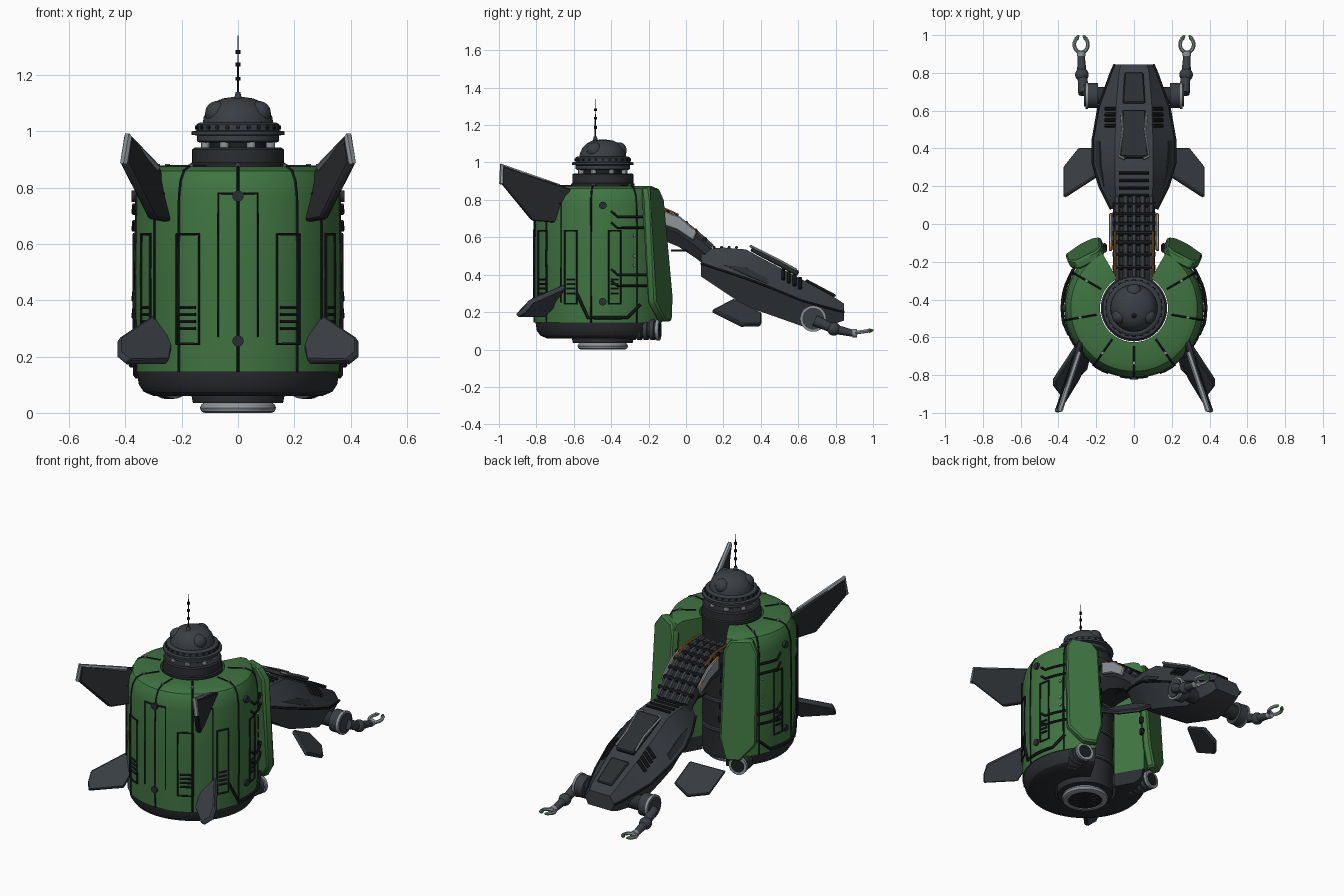
import bpy, bmesh, math
from mathutils import Vector
from math import sin, cos, radians, pi

if "Cube" in bpy.data.objects:
    bpy.data.objects.remove(bpy.data.objects["Cube"])

CY = -0.445  # y of the drum axis


def mat(name, c):
    m = bpy.data.materials.new(name)
    m.diffuse_color = (*c, 1)
    m.use_nodes = True
    m.node_tree.nodes["Principled BSDF"].inputs["Base Color"].default_value = m.diffuse_color
    return m


GREEN = mat("green paint", (0.05, 0.175, 0.052))
GREY = mat("dark grey metal", (0.042, 0.049, 0.058))
DARK = mat("charcoal metal", (0.024, 0.027, 0.031))
BLACK = mat("black trim", (0.012, 0.013, 0.015))
LIGHT = mat("light grey metal", (0.27, 0.30, 0.32))
ORANGE = mat("orange trim", (0.45, 0.17, 0.02))


def mesh(name, verts, faces, m):
    me = bpy.data.meshes.new(name)
    bm = bmesh.new()
    vs = [bm.verts.new(v) for v in verts]
    for f in faces:
        bm.faces.new([vs[i] for i in f])
    bmesh.ops.recalc_face_normals(bm, faces=bm.faces)
    bm.to_mesh(me)
    bm.free()
    ob = bpy.data.objects.new(name, me)
    bpy.context.collection.objects.link(ob)
    me.materials.append(m)
    return ob


def rings(name, loops, m, closed=False):
    """Skin a list of equal vertex loops; cap the ends unless closed."""
    n, k = len(loops[0]), len(loops)
    faces = []
    for i in range(k if closed else k - 1):
        a, b = i * n, ((i + 1) % k) * n
        faces += [(a + j, a + (j + 1) % n, b + (j + 1) % n, b + j) for j in range(n)]
    if not closed:
        faces += [tuple(range(n)), tuple(range((k - 1) * n, k * n))]
    return mesh(name, [v for l in loops for v in l], faces, m)


def polar(a, r, z):
    a = radians(a)
    return (r * sin(a), CY - r * cos(a), z)


def lathe(name, prof, m, y=CY, n=48):
    return rings(name, [[(r * cos(2 * pi * j / n), y + r * sin(2 * pi * j / n), z)
                         for j in range(n)] for r, z in prof], m)


def c_shell(name, prof, m, half=150, n=60):
    return rings(name, [[polar(-half + 2 * half * i / n, r, z) for r, z in prof]
                        for i in range(n + 1)], m)


def plate(name, pts, t, m, bevel=0.006):
    pts = [Vector(p) for p in pts]
    nrm = sum((pts[i].cross(pts[(i + 1) % len(pts)]) for i in range(len(pts))), Vector()).normalized()
    ob = rings(name, [[p - nrm * t / 2 for p in pts], [p + nrm * t / 2 for p in pts]], m)
    if bevel:
        b = ob.modifiers.new("bevel", 'BEVEL')
        b.width, b.segments = bevel, 1
    return ob


def rod(name, p0, p1, r, m, r2=None, n=20):
    p0, p1 = Vector(p0), Vector(p1)
    q = (p1 - p0).to_track_quat('Z', 'Y')
    def ring(c, rr):
        return [c + q @ Vector((rr * cos(2 * pi * j / n), rr * sin(2 * pi * j / n), 0)) for j in range(n)]
    return rings(name, [ring(p0, r), ring(p1, r if r2 is None else r2)], m)


def ball(name, c, r, m, sz=1):
    bpy.ops.mesh.primitive_uv_sphere_add(segments=24, ring_count=14, radius=r, location=c)
    ob = bpy.context.object
    ob.name, ob.scale = name, (1, 1, sz)
    ob.data.materials.append(m)


def tube(name, pts, r, m, cyclic=False):
    cu = bpy.data.curves.new(name, 'CURVE')
    cu.dimensions, cu.bevel_depth, cu.bevel_resolution, cu.use_fill_caps = '3D', r, 1, True
    sp = cu.splines.new('POLY')
    sp.points.add(len(pts) - 1)
    for p, v in zip(sp.points, pts):
        p.co = (*v, 1)
    sp.use_cyclic_u = cyclic
    cu.materials.append(m)
    bpy.context.collection.objects.link(bpy.data.objects.new(name, cu))


def arc(a0, a1, z, r=0.371, n=4):
    return [polar(a0 + (a1 - a0) * i / n, r, z) for i in range(n + 1)]


# Drum: green C-shaped shell, dark base, inner core and bottom nozzle
outer = [(0.30, 0.875), (0.335, 0.86), (0.355, 0.825), (0.365, 0.77), (0.37, 0.5), (0.366, 0.145)]
c_shell("drum_shell", [(0.18, 0.145), (0.18, 0.875)] + outer, GREEN)
c_shell("drum_base", [(0.18, 0.06), (0.18, 0.145), (0.36, 0.145), (0.352, 0.10), (0.335, 0.075), (0.30, 0.06)], DARK)
lathe("core", [(0.16, 0.035), (0.165, 0.06), (0.168, 0.87), (0.17, 0.875), (0.17, 0.885), (0.163, 0.89),
               (0.163, 0.935), (0.155, 0.942)], DARK)
for z in (0.2, 0.38, 0.56):
    lathe("core_band", [(0.17, z), (0.176, z + 0.005), (0.176, z + 0.02), (0.17, z + 0.025)], GREY)
lathe("nozzle", [(0.115, 0.04), (0.13, 0.03), (0.135, 0.018), (0.13, 0.005), (0.118, 0), (0.10, 0), (0.095, 0.02)], LIGHT)
lathe("nozzle_inside", [(0.098, 0.03), (0.098, 0.004), (0.03, 0.004)], BLACK)
for i in range(12):
    rod("nozzle_vane", polar(i * 30, 0.04, 0.004), polar(i * 30, 0.09, 0.004), 0.004, GREY, n=6)

# Head: neck posts, collar, dome with three bulges, antenna
lathe("head_neck", [(0.10, 0.93), (0.10, 0.98)], BLACK)
for i in range(8):
    rod("neck_post", polar(22 + i * 45, 0.125, 0.935), polar(22 + i * 45, 0.125, 0.97), 0.016, LIGHT, n=12)
lathe("head_collar", [(0.135, 0.96), (0.145, 0.965), (0.145, 0.985), (0.165, 0.988), (0.165, 1.0), (0.147, 1.003),
                      (0.147, 1.025), (0.135, 1.032)], GREY)
for i in range(24):
    rod("collar_stud", polar(i * 15, 0.14, 1.014), polar(i * 15, 0.152, 1.014), 0.008, BLACK, n=6)
lathe("head_dome", [(0.125, 1.03), (0.122, 1.05), (0.108, 1.08), (0.085, 1.103), (0.055, 1.117), (0.02, 1.122)], GREY)
for a in (60, -60, 180):
    ball("dome_bulge", polar(a, 0.085, 1.065), 0.043, GREY)
rod("antenna_base", (0, -0.485, 1.1), (0, -0.485, 1.14), 0.018, GREY, 0.008)
rod("antenna", (0, -0.485, 1.13), (0, -0.485, 1.34), 0.004, BLACK, 0.0015, 8)
for z in (1.18, 1.23, 1.275):
    rod("antenna_bead", (0, -0.485, z), (0, -0.485, z + 0.014), 0.008, BLACK, n=8)

# Drum trim: seams, panel frames, vents, bolts, pipes
for a in (0, 35, -35, 80, -80, 120, -120):
    tube("seam", [polar(a, r, z) for r, z in [(0.2, 0.876)] + outer], 0.005, BLACK)
    rod("top_bolt", polar(a, 0.29, 0.87), polar(a, 0.29, 0.885), 0.009, LIGHT, n=10)
for a in (0, 90, -90):
    for z in (0.255, 0.77):
        rod("drum_bolt", polar(a, 0.35, z), polar(a, 0.378, z), 0.02, DARK)
for s in (1, -1):
    for a0, a1 in ((22, 36), (57, 68), (95, 105)):
        tube("panel_frame", arc(s * a0, s * a1, 0.635) + arc(s * a1, s * a0, 0.245), 0.005, BLACK, True)
        for k in range(4):
            tube("vent_bar", arc(s * (a0 + 2), s * (a1 - 2), 0.30 + k * 0.025), 0.006, BLACK)
    tube("drum_line", [polar(s * 1, 0.37, 0.78)] + arc(s * 3, s * 11, 0.78) + [polar(s * 11, 0.372, 0.27)], 0.004, BLACK)
    tube("drum_line", arc(s * 45, s * 53, 0.78) + [polar(s * 53, 0.372, 0.25)], 0.004, BLACK)
    for z in (0.71, 0.65, 0.40, 0.34):
        tube("side_pipe", [polar(s * 97, 0.372, z + 0.03), polar(s * 102, 0.38, z)] + arc(s * 106, s * 128, z, 0.38), 0.007, BLACK)
    tube("lower_pipe", [polar(s * 68, 0.372, 0.30), polar(s * 78, 0.38, 0.17)] + arc(s * 84, s * 110, 0.17, 0.38)
         + [polar(s * 122, 0.38, 0.24)], 0.009, BLACK)
    for z in (0.45, 0.5, 0.61):
        rod("rivet", polar(s * 117, 0.36, z), polar(s * 117, 0.377, z), 0.008, LIGHT, n=8)

    # Hatch doors at the opening
    plate("hatch_door", [(s * x, y, z) for x, y, z in (
        (.19, -.165, .86), (.30, -.22, .87), (.345, -.21, .80), (.355, -.185, .25), (.28, -.13, .15),
        (.205, -.095, .15), (.17, -.09, .28), (.165, -.135, .80))], 0.05, GREEN, 0.01)
    for k in range(5):
        z = 0.36 + k * 0.08
        rod("hatch_latch", (s * .157, -.115 - k * .006, z), (s * .157, -.115 - k * .006, z + .035), 0.014, BLACK, n=8)

    # Tail thrusters
    p, d = Vector((s * 0.215, -0.36, 0.105)), Vector((s * 0.04, 0.22, 0))
    rod("thruster", p, p + d * 0.95, 0.045, DARK)
    for k in range(4):
        rod("thruster_ring", p + d * (.3 + .16 * k), p + d * (.4 + .16 * k), 0.055, GREY)
    rod("thruster_rim", p + d * 0.92, p + d, 0.056, LIGHT)
    rod("thruster_mouth", p + d * 0.99, p + d * 1.01, 0.04, BLACK)

    # Upper fins with pale tip, and lower fins
    plate("upper_fin", [(s * x, y, z) for x, y, z in (
        (.39, -.985, .985), (.405, -.985, .885), (.305, -.825, .69), (.25, -.71, .68), (.235, -.64, .74), (.285, -.62, .86))], 0.03, DARK)
    tube("upper_fin_tip", [(s * .29, -.68, .872), (s * .391, -.985, .983), (s * .407, -.985, .885)], 0.014, LIGHT)
    plate("lower_fin", [(s * x, y, z) for x, y, z in (
        (.29, -.62, .35), (.425, -.83, .26), (.425, -.86, .205), (.39, -.905, .18), (.25, -.76, .18), (.23, -.67, .28))], 0.03, GREY)


# Front craft: lofted neck and hull
def loft(name, secs, m):
    return rings(name, [[(-wt, y, zt), (wt, y, zt), (wm, y, zm), (wb, y, zb), (-wb, y, zb), (-wm, y, zm)]
                        for y, wt, wm, wb, zt, zm, zb in secs], m)


neck = [(-.30, .74, .59), (-.14, .735, .59), (-.04, .69, .55), (.05, .62, .49), (.14, .54, .42)]
loft("neck", [(y, .095, .11, .08, zt, (zt + zb) / 2, zb) for y, zt, zb in neck], DARK)
for i in range(5):
    x = (i - 2) * 0.045
    tube("neck_hose", [(x, y, zt + 0.008) for y, zt, zb in neck], 0.016, GREY)
for y, z in ((-.23, .75), (-.16, .75), (-.1, .733), (-.05, .71), (0, .675), (.05, .635), (.1, .59)):
    rod("neck_clamp", (-.115, y, z), (.115, y, z), 0.013, BLACK, n=8)
for s in (1, -1):
    plate("neck_guard", [(s * .122, y, z) for y, z in ((-.14, .75), (-.03, .71), (.06, .63), (.04, .58), (-.05, .64), (-.14, .67))], 0.02, LIGHT)
    tube("neck_cable", [(s * .125, y, zt + .012) for y, zt, zb in neck[1:4]], 0.007, ORANGE)
    tube("neck_cable", [(s * .1, y, zt + .03) for y, zt, zb in neck[:3]], 0.006, ORANGE)
    rod("neck_pin", (s * .08, -.08, .53), (s * .08, .05, .53), 0.006, BLACK, n=8)

hull = [(.08, .09, .12, .08, .535, .46, .39), (.2, .10, .18, .12, .545, .42, .31), (.32, .10, .215, .13, .535, .38, .23),
        (.45, .10, .215, .13, .465, .33, .185), (.62, .095, .185, .12, .375, .26, .125), (.80, .08, .12, .09, .275, .21, .14),
        (.845, .07, .10, .08, .245, .2, .155)]
loft("hull", hull, GREY)

# Hull deck: canopy panel with pale frames, ribs and vents
plate("canopy", [(-.075, .35, .54), (.075, .35, .54), (.06, .60, .405), (-.06, .60, .405)], 0.03, DARK)
plate("deck_plate", [(-.06, .64, .37), (.06, .64, .37), (.05, .8, .285), (-.05, .8, .285)], 0.016, DARK)
for k in range(4):
    rod("deck_rib", (-.08, .15 + k * .04, .546), (.08, .15 + k * .04, .546), 0.008, BLACK, n=8)
for s in (1, -1):
    tube("canopy_frame", [(s * .05, .345, .553), (s * .08, .36, .545), (s * .06, .5, .475), (s * .068, .59, .425)], 0.007, LIGHT)
    for k in range(4):
        y = .52 + k * .03
        rod("hull_vent", (s * .10, y, .43 - (y - .52) * .53), (s * .15, y, .375 - (y - .52) * .53), 0.010, BLACK, n=8)
    tube("hull_edge", [(s * (wm + .002), y, zm) for y, wt, wm, wb, zt, zm, zb in hull], 0.007, BLACK)
    plate("side_panel", [(s * x, y, z) for x, y, z in ((.155, .2, .45), (.175, .32, .435), (.178, .44, .375), (.2, .44, .345), (.2, .32, .397))], 0.012, DARK, 0)

    # Floating hull fins
    plate("hull_fin", [(s * x, y, z) for x, y, z in (
        (.2, .25, .265), (.2, .40, .19), (.29, .40, .13), (.37, .30, .127), (.37, .14, .207))], 0.025, GREY)

    # Arms: shoulder, elbow, forearm and open claw
    rod("shoulder_axle", (s * .1, .68, .165), (s * .2, .68, .165), 0.045, DARK)
    rod("shoulder", (s * .19, .68, .165), (s * .25, .68, .165), 0.066, GREY, n=28)
    rod("shoulder_rim", (s * .243, .68, .165), (s * .258, .68, .165), 0.07, LIGHT, n=28)
    rod("shoulder_cap", (s * .25, .68, .165), (s * .264, .68, .165), 0.058, GREY, n=28)
    rod("upper_arm", (s * .265, .69, .155), (s * .275, .79, .11), 0.03, GREY, 0.024)
    ball("elbow", (s * .276, .79, .11), 0.036, GREY)
    rod("forearm", (s * .276, .79, .11), (s * .28, .90, .085), 0.026, GREY, 0.018)
    rod("wrist", (s * .28, .89, .087), (s * .28, .915, .087), 0.022, LIGHT)
    for q in (1, -1):
        jaw = [(s * .28 + q * .036 * sin(radians(t)), .95 - .042 * cos(radians(t)), .087 + t * .0001)
               for t in range(0, 151, 15)]
        tube("claw_jaw", jaw, 0.010, LIGHT)
        rod("claw_tip", jaw[-2], (s * .28 + q * .012, .999, .103), 0.012, GREEN, 0.005, 10)

# Convert curves, apply bevels and smooth rounded surfaces
bpy.ops.object.select_all(action='SELECT')
bpy.context.view_layer.objects.active = bpy.data.objects["hull"]
bpy.ops.object.convert(target='MESH')
bpy.ops.object.shade_smooth_by_angle(angle=radians(30))
